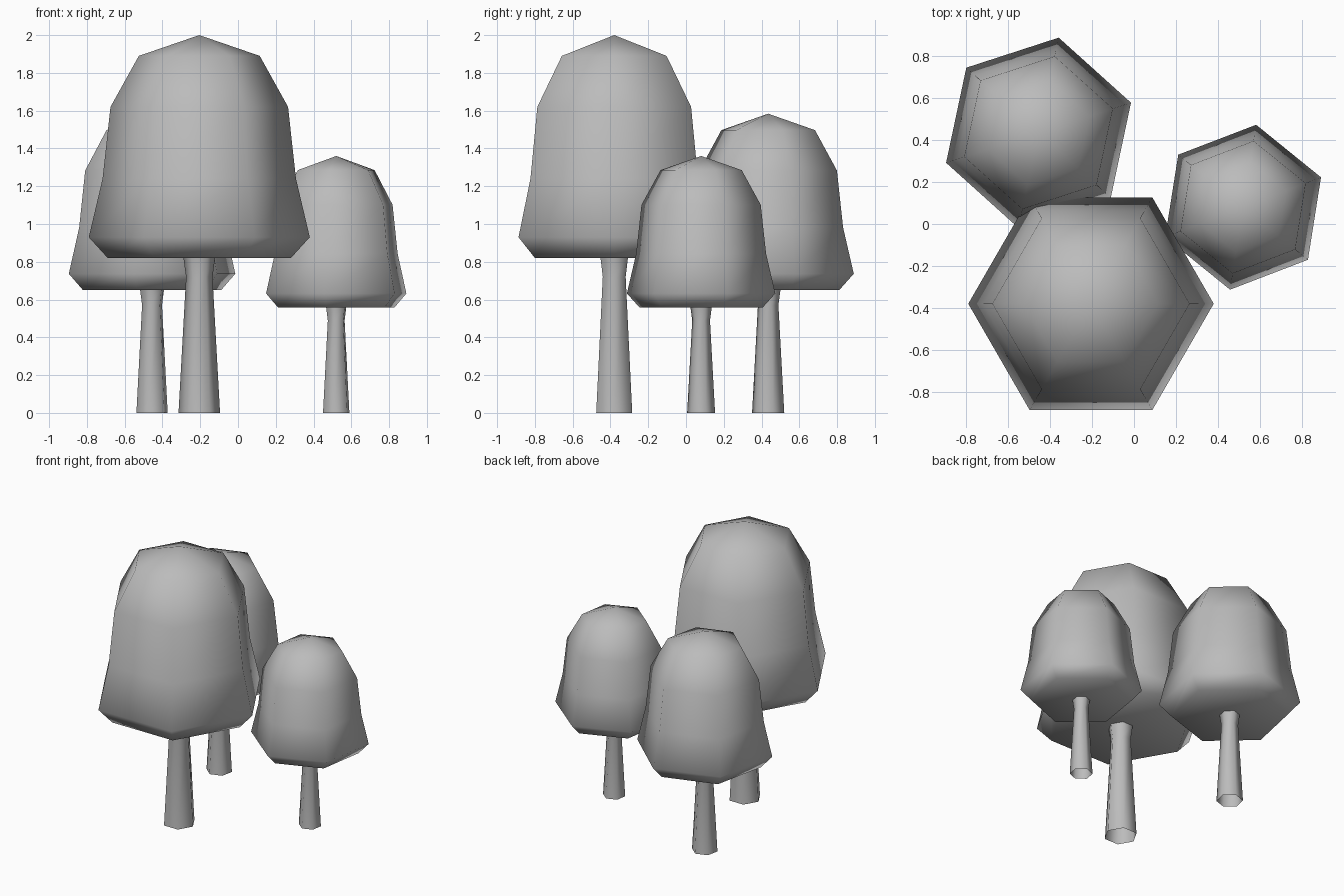
import bpy
import bmesh
from math import cos, sin, tau, radians

default = bpy.data.objects.get("Cube")
if default:
    bpy.data.objects.remove(default, do_unlink=True)

SIDES = 6

grey = bpy.data.materials.new("plain grey")
grey.use_nodes = True
colour = (0.5, 0.5, 0.5, 1)
grey.diffuse_color = colour
grey.node_tree.nodes["Principled BSDF"].inputs["Base Color"].default_value = colour

# Profiles as (radius, height) for the tallest tree; radius 0 closes to a point
CROWN = [(0, 0.82), (0.485, 0.82), (0.585, 0.93), (0.512, 1.24),
         (0.47, 1.62), (0.32, 1.89), (0, 2.0)]
TRUNK = [(0.11, 0), (0.07, 0.72), (0.085, 0.83)]


def lathe(name, profile, place, turn, scale):
    """Sweep a profile around z as a smooth six-sided solid."""
    bm = bmesh.new()
    rings = []
    for r, z in profile:
        count = SIDES if r else 1
        rings.append([bm.verts.new((r * cos(tau * i / SIDES),
                                    r * sin(tau * i / SIDES), z))
                      for i in range(count)])
    for low, high in zip(rings, rings[1:]):
        for i in range(SIDES):
            j = (i + 1) % SIDES
            corners = [low[i % len(low)], low[j % len(low)],
                       high[j % len(high)], high[i % len(high)]]
            face = bm.faces.new(list(dict.fromkeys(corners)))
            face.smooth = True
    mesh = bpy.data.meshes.new(name)
    bm.to_mesh(mesh)
    bm.free()
    mesh.materials.append(grey)
    obj = bpy.data.objects.new(name, mesh)
    obj.location = (*place, 0)
    obj.rotation_euler.z = radians(turn)
    obj.scale = (scale,) * 3
    bpy.context.collection.objects.link(obj)


# Three trees: size, position, turn and scale
for size, place, turn, scale in [
        ("large", (-0.205, -0.38), 0, 1),
        ("medium", (-0.455, 0.435), 18, 0.792),
        ("small", (0.52, 0.08), 21, 0.68)]:
    lathe(size + "_tree_crown", CROWN, place, turn, scale)
    lathe(size + "_tree_trunk", TRUNK, place, turn, scale)
